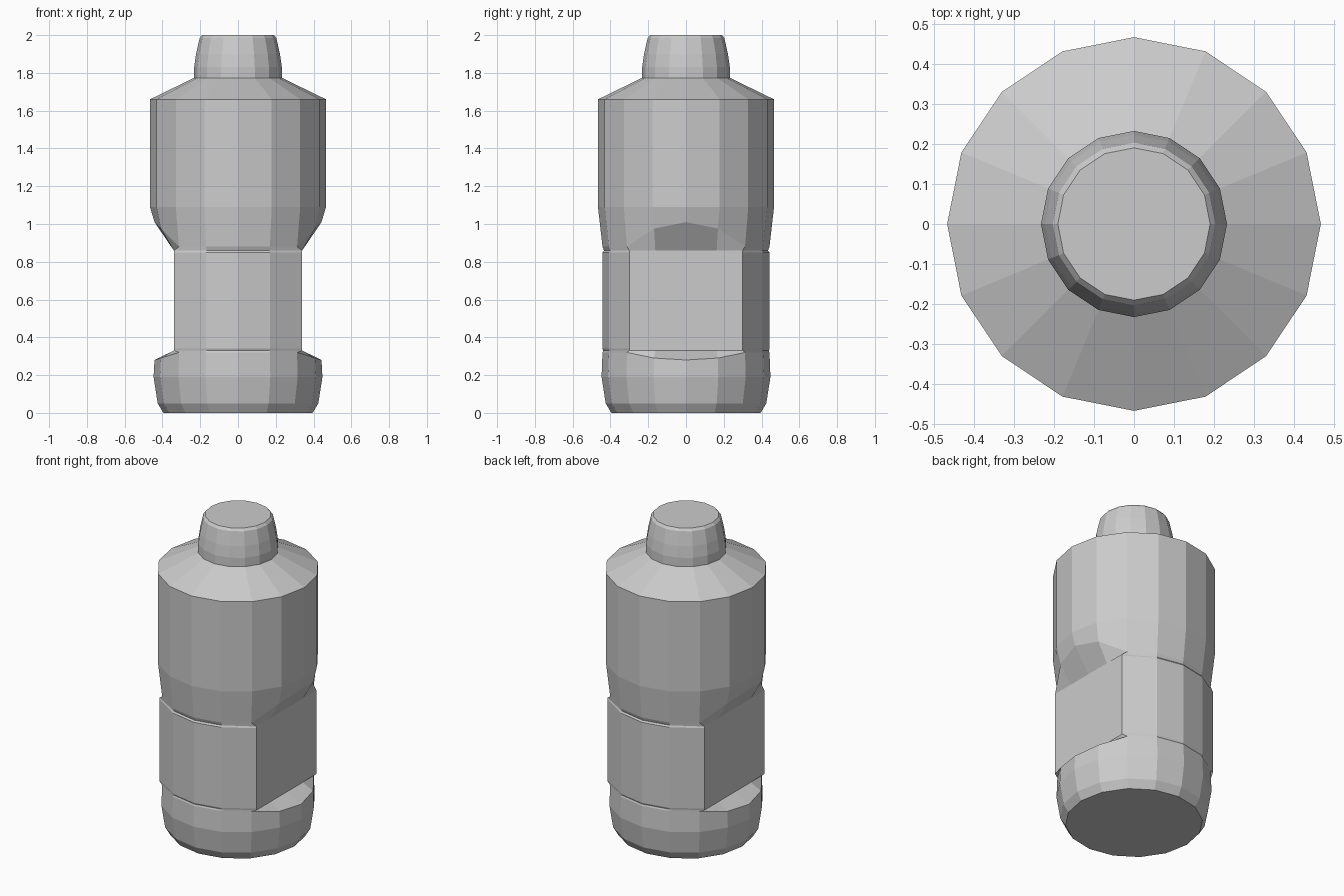
import bpy, bmesh, math

SEGMENTS = 16
GRIP_X = 0.34       # half width between the flat grip panels
GRIP_Y = 0.30       # half depth of each panel

if "Cube" in bpy.data.objects:
    bpy.data.objects.remove(bpy.data.objects["Cube"], do_unlink=True)

grey = bpy.data.materials.new("plain grey")
grey.use_nodes = True
colour = (0.6, 0.6, 0.6, 1)
grey.diffuse_color = colour
grey.node_tree.nodes["Principled BSDF"].inputs["Base Color"].default_value = colour


def make_ring(radius, z, scoop=0, grip=False):
    """One ring; scoop lifts it at the sides, grip flattens the sides."""
    points = []
    for i in range(SEGMENTS):
        a = 2 * math.pi * i / SEGMENTS
        c, s = math.cos(a), math.sin(a)
        x, y = radius * c, radius * s
        side = max(0, (abs(c) - 0.707) / 0.293)
        if grip and abs(c) > 0.7:
            x = math.copysign(GRIP_X, c)
            y = GRIP_Y * s / 0.707
        points.append((x, y, z + scoop * side))
    return points


def build(name, rings):
    """Skin a stack of rings and close both ends."""
    bm = bmesh.new()
    loops = [[bm.verts.new(p) for p in ring] for ring in rings]
    for low, high in zip(loops, loops[1:]):
        for i in range(SEGMENTS):
            j = (i + 1) % SEGMENTS
            bm.faces.new((low[i], low[j], high[j], high[i]))
    bm.faces.new(loops[0][::-1])
    bm.faces.new(loops[-1])
    bmesh.ops.recalc_face_normals(bm, faces=bm.faces)
    mesh = bpy.data.meshes.new(name)
    bm.to_mesh(mesh)
    bm.free()
    mesh.materials.append(grey)
    obj = bpy.data.objects.new(name, mesh)
    bpy.context.collection.objects.link(obj)
    return obj


# Rounded foot, flat-sided grip, scooped transition, barrel and shoulder
build("bottle_body", [
    make_ring(0.395, 0),
    make_ring(0.425, 0.05),
    make_ring(0.447, 0.19),
    make_ring(0.442, 0.32, scoop=-0.04),
    make_ring(0.438, 0.33, grip=True),
    make_ring(0.442, 0.34, grip=True),
    make_ring(0.442, 0.85, grip=True),
    make_ring(0.434, 0.86, grip=True),
    make_ring(0.442, 0.88, scoop=0.13),
    make_ring(0.466, 1.09),
    make_ring(0.466, 1.66),
    make_ring(0.23, 1.775),
])

# Slightly tapered cap with a softened rim
build("bottle_cap", [
    make_ring(0.232, 1.77),
    make_ring(0.232, 1.83),
    make_ring(0.222, 1.9),
    make_ring(0.203, 1.985),
    make_ring(0.19, 2),
])
